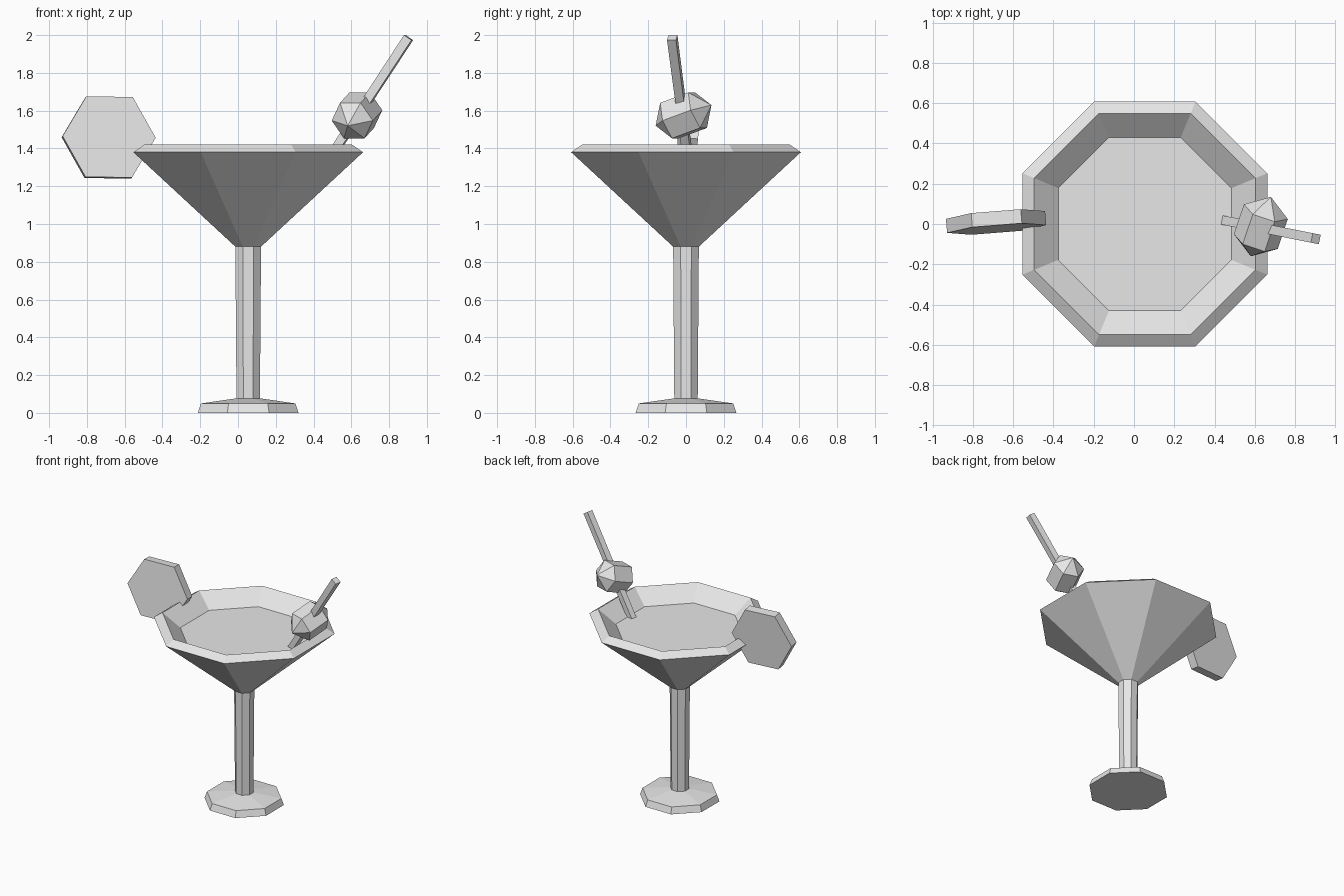
import bpy
import bmesh
from math import cos, sin, pi, radians
from mathutils import Matrix, Vector

default = bpy.data.objects.get("Cube")
if default:
    bpy.data.objects.remove(default, do_unlink=True)

grey = bpy.data.materials.new("plain_grey")
grey.use_nodes = True
colour = (0.8, 0.8, 0.8, 1)
grey.diffuse_color = colour
grey.node_tree.nodes["Principled BSDF"].inputs["Base Color"].default_value = colour

CENTRE = Vector((0.054, 0, 0))   # glass axis, offset by the garnish


def add_object(name, bm, matrix):
    bmesh.ops.recalc_face_normals(bm, faces=bm.faces)
    mesh = bpy.data.meshes.new(name)
    bm.to_mesh(mesh)
    bm.free()
    mesh.materials.append(grey)
    obj = bpy.data.objects.new(name, mesh)
    obj.matrix_world = matrix
    bpy.context.collection.objects.link(obj)
    return obj


def lathe(name, profile, sides, matrix, phase=0.0, caps=True):
    """Sweep (radius, height) points round local z; radius 0 makes a pole."""
    bm = bmesh.new()
    rings = []
    for r, z in profile:
        if r == 0:
            rings.append([bm.verts.new((0, 0, z))] * sides)
        else:
            angles = [phase + 2 * pi * i / sides for i in range(sides)]
            rings.append([bm.verts.new((r * cos(a), r * sin(a), z)) for a in angles])
    for low, high in zip(rings, rings[1:]):
        for i in range(sides):
            j = (i + 1) % sides
            corners = dict.fromkeys((low[i], low[j], high[j], high[i]))
            bm.faces.new(list(corners))
    if caps:
        for ring in (rings[0], rings[-1]):
            if len(set(ring)) > 1:
                bm.faces.new(ring)
    return add_object(name, bm, matrix)


def octagon(name, profile):
    """Octagonal glass part; profile gives half widths across the flats."""
    scaled = [(w / cos(pi / 8), z) for w, z in profile]
    return lathe(name, scaled, 8, Matrix.Translation(CENTRE), pi / 8)


def along(start, direction):
    turn = direction.to_track_quat('Z', 'Y').to_matrix().to_4x4()
    return Matrix.Translation(start) @ turn


# Glass: foot, stem, and bowl closed by the drink surface
octagon("foot", [(0.267, 0), (0.25, 0.05), (0.063, 0.077)])
octagon("stem", [(0.062, 0.07), (0.068, 0.885)])
octagon("bowl_and_drink", [(0.068, 0.88), (0.608, 1.38), (0.55, 1.42), (0.43, 1.315)])

# Citrus slice on the rim, turned and leaning slightly back
lean = (Matrix.Rotation(radians(4.6), 4, 'Z')
        @ Matrix.Rotation(radians(-5), 4, 'X')
        @ Matrix.Rotation(radians(1), 4, 'Y')
        @ Matrix.Rotation(radians(90), 4, 'X'))
lathe("citrus_slice", [(0.247, -0.035), (0.247, 0.035)], 6,
      Matrix.Translation((-0.685, 0.01, 1.458)) @ lean)

# Olive: six-sided barrel with pointed ends
olive_axis = Vector((0.3, 0.89, 0.33)).normalized()
lathe("olive", [(0, -0.165), (0.115, -0.083), (0.115, 0.083), (0, 0.165)], 6,
      along(Vector((0.63, -0.013, 1.575)), olive_axis))

# Square pick through the olive, dipping into the drink
bottom, top = Vector((0.447, 0.018, 1.29)), Vector((0.903, -0.073, 1.987))
lathe("pick", [(0.032, 0), (0.034, (top - bottom).length)], 4,
      along(bottom, top - bottom), pi / 4)
